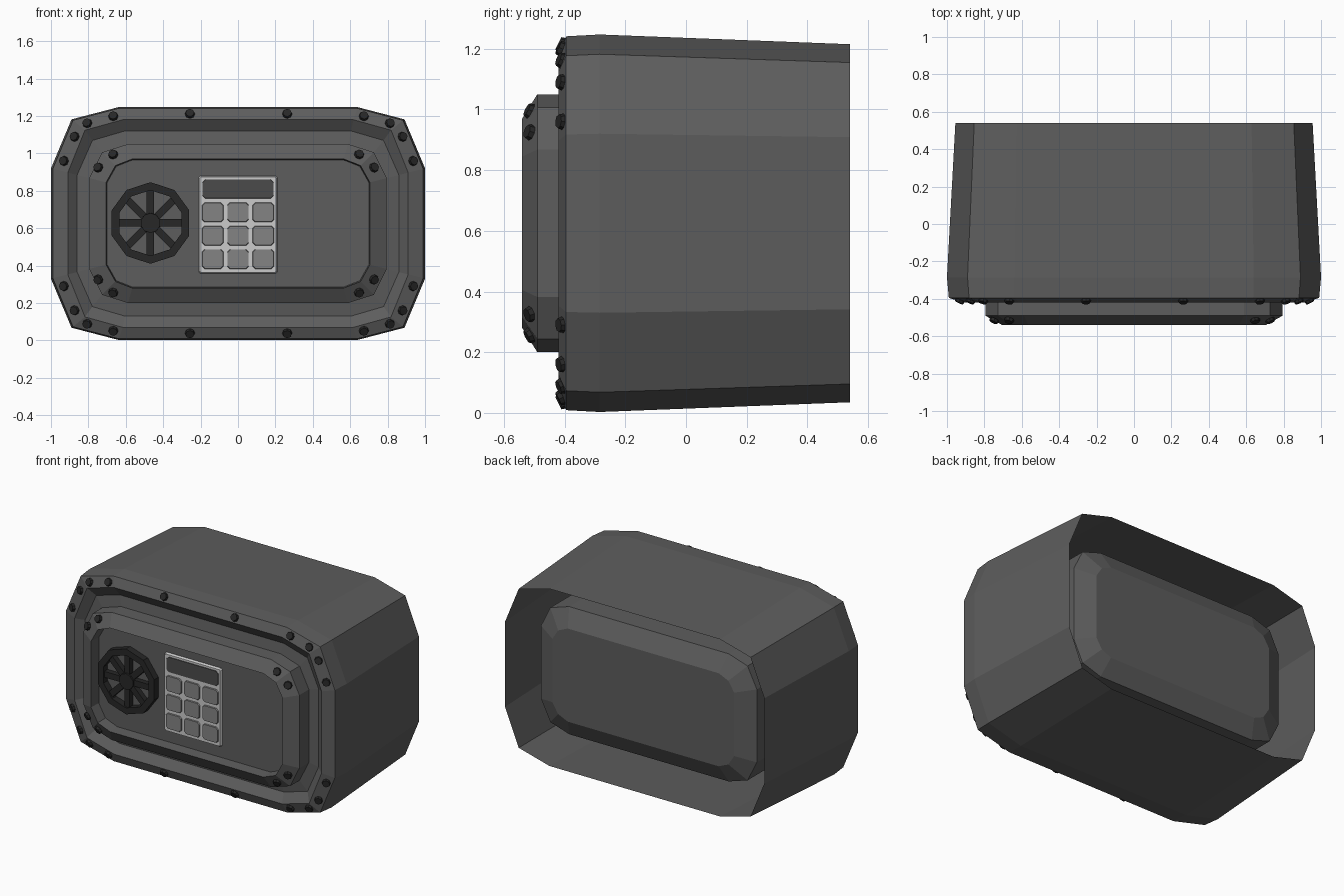
import bpy, bmesh, math
from mathutils import Vector

if "Cube" in bpy.data.objects:
    bpy.data.objects.remove(bpy.data.objects["Cube"])

CZ = 0.625  # height of the centre axis


def material(name, v):
    m = bpy.data.materials.new(name)
    m.diffuse_color = (v, v, v, 1)
    m.use_nodes = True
    m.node_tree.nodes["Principled BSDF"].inputs["Base Color"].default_value = m.diffuse_color
    return m


BODY = material("dark_grey", 0.11)
BLACK = material("near_black", 0.02)
LIGHT = material("light_grey", 0.55)
BUTTON = material("button_grey", 0.23)
SCREEN = material("screen_grey", 0.07)


def finish(bm, name, mat):
    bmesh.ops.recalc_face_normals(bm, faces=bm.faces)
    me = bpy.data.meshes.new(name)
    bm.to_mesh(me)
    bm.free()
    ob = bpy.data.objects.new(name, me)
    bpy.context.collection.objects.link(ob)
    me.materials.append(mat)
    return ob


def outline(w, h):
    """12-point rounded rectangle, half sizes w and h."""
    t = (w - 0.705) / 0.295
    q = [(w, 0.22 + 0.075 * t),
         (w - 0.05 - 0.06 * t, h - 0.035 - 0.03 * t),
         (0.565 + 0.075 * t, h)]
    r = q + [(-x, z) for x, z in reversed(q)]
    return r + [(-x, -z) for x, z in r]


def loft(name, rings, mat, cap_end=True, cap_start=False):
    """Bridge outlines given as (points, y)."""
    bm = bmesh.new()
    loops = [[bm.verts.new((x, y, z)) for x, z in pts] for pts, y in rings]
    for a, b in zip(loops, loops[1:]):
        n = len(a)
        for i in range(n):
            bm.faces.new((a[i], a[(i + 1) % n], b[(i + 1) % n], b[i]))
    if cap_end:
        bm.faces.new(loops[-1])
    if cap_start:
        bm.faces.new(loops[0])
    return finish(bm, name, mat)


def case_loft(name, rings, **kw):
    return loft(name, [([(x, z + CZ) for x, z in outline(w, h)], y)
                       for w, h, y in rings], BODY, **kw)


# Open-backed shell with the raised front frame and its recessed floor
case_loft("safe_case", [
    (0.955, 0.59, 0.54), (1.0, 0.622, -0.285), (0.99, 0.616, -0.395),
    (0.91, 0.555, -0.42), (0.86, 0.495, -0.38), (0.795, 0.425, -0.39)],
    cap_end=False)

# Door and inner compartment: chamfered both ends, recessed front panel
case_loft("door_and_compartment", [
    (0.67, 0.31, 0.45), (0.795, 0.425, 0.39),
    (0.795, 0.425, -0.49), (0.705, 0.345, -0.54),
    (0.700, 0.340, -0.465)], cap_start=True)


def rivet(bm, pos, normal, r=0.027):
    n = Vector(normal).normalized()
    rot = n.to_track_quat('Z', 'Y').to_matrix().to_4x4()
    rot.translation = Vector(pos) + n * 0.003
    bmesh.ops.create_cone(bm, cap_ends=True, segments=8, radius1=r,
                          radius2=r * 0.85, depth=0.016, matrix=rot)


# Rivets: x, z offset, outward direction angle
FRAME = [(0.935, 0.335, 12), (0.878, 0.465, 25), (0.81, 0.537, 50),
         (0.67, 0.575, 78), (0.26, 0.588, 90)]
DOOR = [(0.738, 0.30, 35), (0.658, 0.37, 62)]
for name, spots, y, out, fwd, dx in (
        ("frame_rivets", FRAME, -0.411, 0.45, 0.9, 0.003),
        ("door_rivets", DOOR, -0.515, 0.5, 0.85, -0.01)):
    bm = bmesh.new()
    for x, z, ang in spots:
        a = math.radians(ang)
        for sx in (-1, 1):
            for sz in (-1, 1):
                rivet(bm, (sx * x + dx, y, CZ + sz * z),
                      (sx * out * math.cos(a), -fwd, sz * out * math.sin(a)))
    finish(bm, name, BLACK)

# Hand wheel: ten-sided rim, eight spokes and a hub
WX, WZ, WY = -0.468, 0.628, -0.51
PANEL = -0.465


def ngon(r, n=10):
    return [(WX + r * math.sin(math.tau * i / n), WZ + r * math.cos(math.tau * i / n))
            for i in range(n)]


loft("wheel_rim", [(ngon(0.218), PANEL), (ngon(0.218), WY),
                   (ngon(0.175), WY), (ngon(0.175), PANEL)], BLACK, cap_end=False)
loft("wheel_hub", [(ngon(0.055), PANEL), (ngon(0.053), WY)], BLACK)
for i in range(8):
    a = math.tau * i / 8
    d, s = Vector((math.cos(a), math.sin(a))), Vector((-math.sin(a), math.cos(a)))
    c = Vector((WX, WZ))
    pts = [tuple(c + d * r + s * k * 0.02) for r, k in
           ((0.03, -1), (0.18, -1), (0.18, 1), (0.03, 1))]
    loft("wheel_spoke", [(pts, PANEL), (pts, WY + 0.01)], BLACK)


def tile(name, x, z, w, h, cut, y0, y1, mat, taper=0.006):
    """Raised plate with cut corners."""
    def ring(k):
        a, b, c = w / 2 - k, h / 2 - k, cut
        return [(x + px, z + pz) for px, pz in
                ((a, b - c), (a - c, b), (c - a, b), (-a, b - c),
                 (-a, c - b), (c - a, -b), (a - c, -b), (a, c - b))]
    return loft(name, [(ring(0), y0), (ring(taper), y1)], mat)


# Keypad plate, display and nine buttons
tile("keypad_plate", 0.0, 0.619, 0.42, 0.522, 0.008, PANEL, -0.48, LIGHT)
tile("keypad_screen", 0.0, 0.81, 0.385, 0.105, 0.015, -0.475, -0.483, SCREEN, 0.003)
for i in range(3):
    for j in range(3):
        tile("keypad_button", -0.135 + i * 0.135, 0.435 + j * 0.125,
             0.118, 0.108, 0.014, -0.475, -0.488, BUTTON, 0.004)
